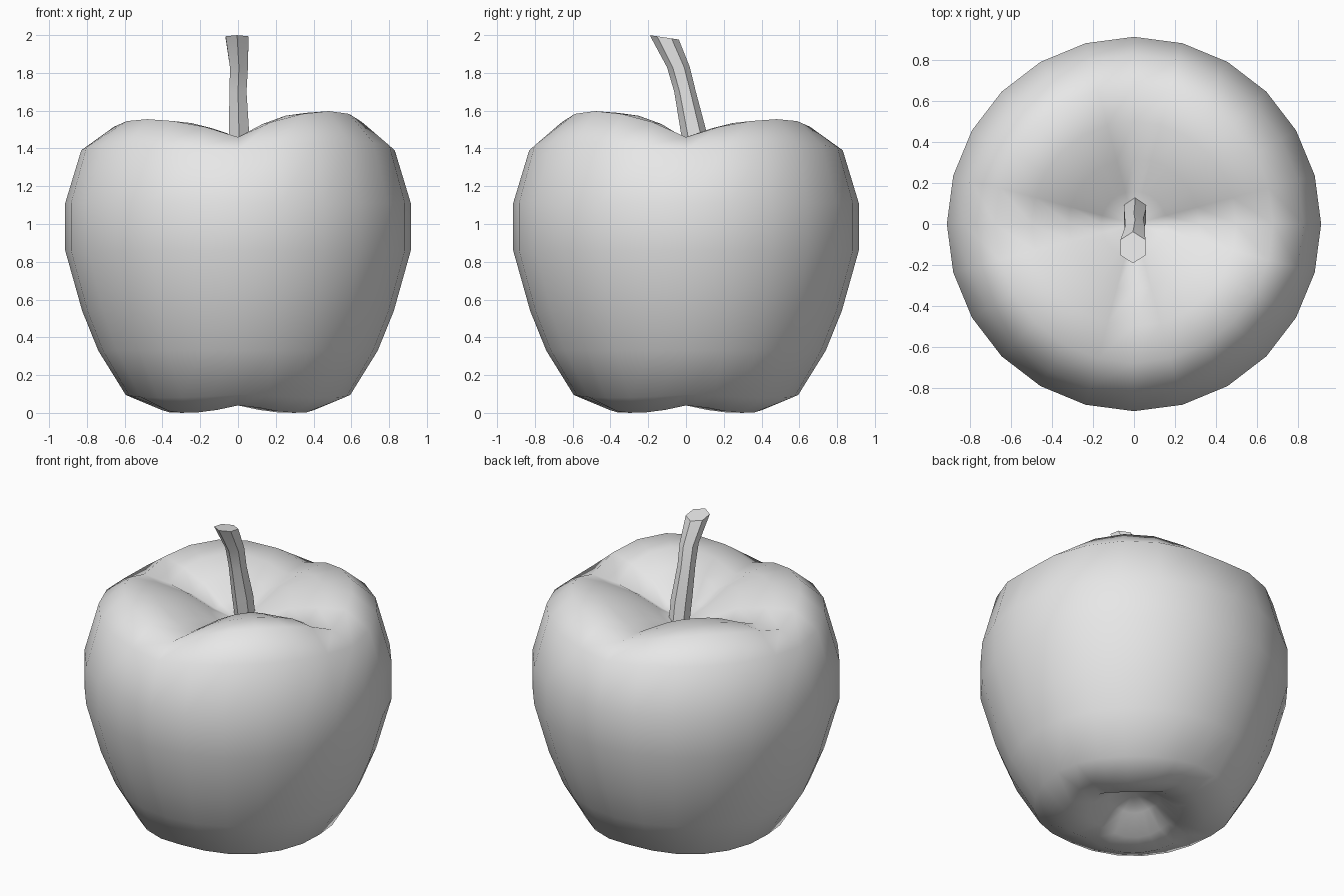
import bpy, bmesh
from math import sin, cos, radians, tau
from mathutils import Vector

cube = bpy.data.objects.get("Cube")
if cube:
    bpy.data.objects.remove(cube)

grey = bpy.data.materials.new("light_grey")
grey.use_nodes = True
colour = (0.8, 0.8, 0.8, 1)
grey.diffuse_color = colour
grey.node_tree.nodes["Principled BSDF"].inputs["Base Color"].default_value = colour


def loft(name, rings, start=None, end=None, angle=180):
    """Skin closed rings of points; close each end with a fan or one flat face."""
    bm = bmesh.new()
    loops = [[bm.verts.new(p) for p in ring] for ring in rings]
    n = len(loops[0])
    for low, high in zip(loops, loops[1:]):
        for i in range(n):
            j = (i + 1) % n
            bm.faces.new((low[i], low[j], high[j], high[i]))
    for loop, pole in ((loops[0], start), (loops[-1], end)):
        if pole is None:
            bm.faces.new(loop)
        else:
            tip = bm.verts.new(pole)
            for i in range(n):
                bm.faces.new((loop[i], loop[(i + 1) % n], tip))
    bmesh.ops.recalc_face_normals(bm, faces=bm.faces)
    mesh = bpy.data.meshes.new(name)
    bm.to_mesh(mesh)
    bm.free()
    mesh.materials.append(grey)
    obj = bpy.data.objects.new(name, mesh)
    bpy.context.collection.objects.link(obj)
    bpy.ops.object.select_all(action='DESELECT')
    obj.select_set(True)
    bpy.context.view_layer.objects.active = obj
    bpy.ops.object.shade_smooth_by_angle(angle=radians(angle))
    return obj


# Fruit: radius, height in the four valleys, extra height on the four lobes
profile = [
    (0.15, 0.14, -0.02), (0.27, 0.07, -0.05), (0.42, 0.05, -0.05),
    (0.595, 0.10, -0.02), (0.74, 0.33, 0), (0.825, 0.54, 0),
    (0.915, 0.86, 0), (0.915, 1.11, 0), (0.83, 1.39, 0.03),
    (0.68, 1.46, 0.095), (0.5, 1.45, 0.095), (0.32, 1.42, 0.08),
    (0.16, 1.37, 0.03),
]
SIDES = 24


def fruit_ring(r, z, lobe):
    points = []
    for i in range(SIDES):
        a = tau * i / SIDES
        twist = radians(4) if lobe < 0 else 0
        rise = lobe * abs(sin(2 * (a - twist))) ** 0.8
        x, y = r * cos(a), r * sin(a)
        # the front left lobe stands taller than the rest
        if lobe > 0 and x > 0 and y < 0:
            rise *= 1.45
        points.append(Vector((x, y, z + rise)))
    return points


loft("fruit", [fruit_ring(*p) for p in profile], (0, 0, 0.18), (0, 0, 1.34))

# Stem: centre x, centre y, height, radius, tilt of the ring
path = [
    (0.005, 0.07, 1.32, 0.06, 0), (0.005, 0.04, 1.49, 0.062, 0),
    (0.0, -0.005, 1.7, 0.052, 0), (0.005, -0.04, 1.83, 0.055, 0),
    (-0.005, -0.115, 1.988, 0.07, -0.15),
]
stem_rings = []
for x, y, z, r, tilt in path:
    ring = []
    for i in range(6):
        a = tau * (i + 0.5) / 6
        dy = r * sin(a) * 1.1
        ring.append(Vector((x + r * cos(a), y + dy, z + dy * tilt)))
    stem_rings.append(ring)
loft("stem", stem_rings, angle=50)
